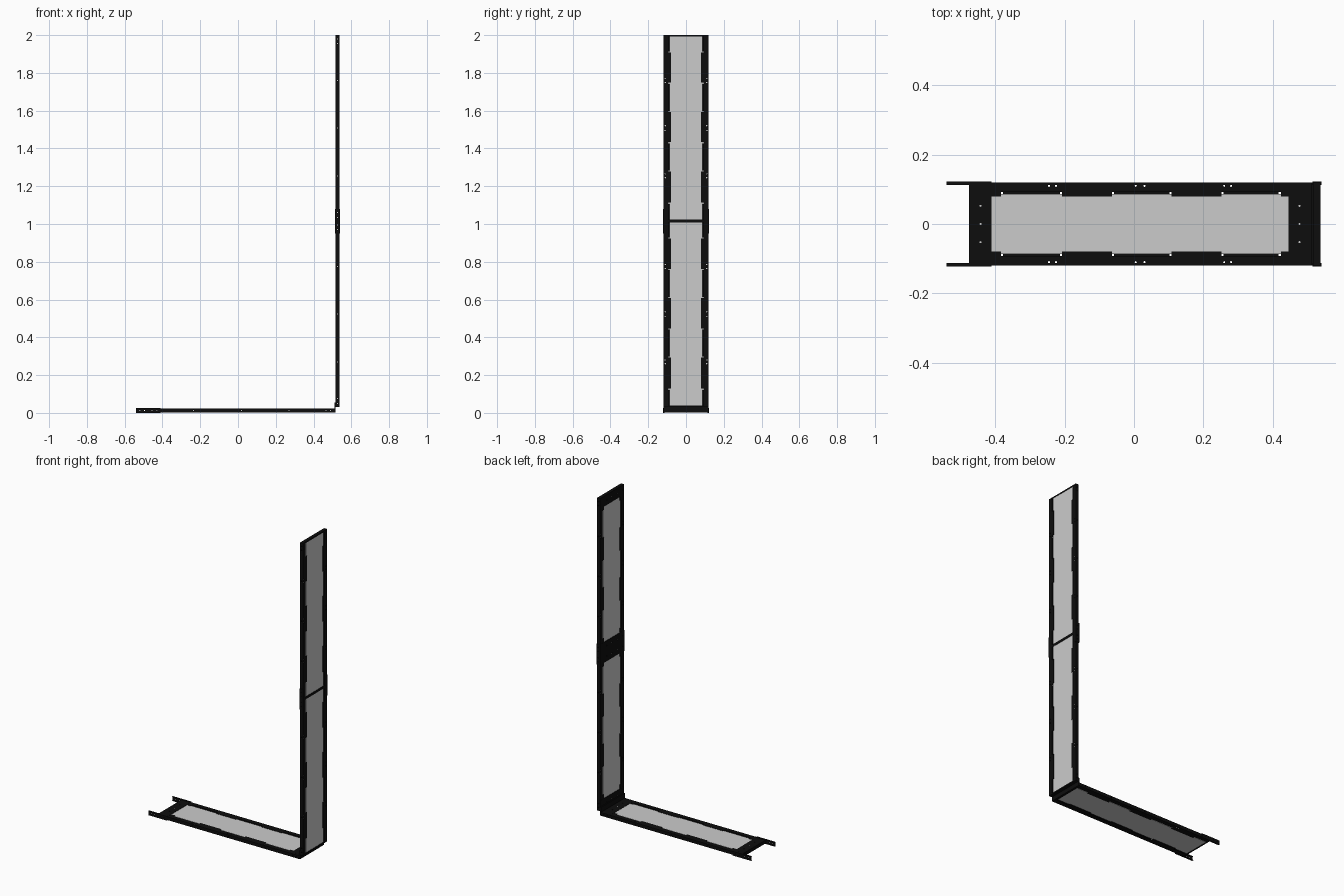
import bpy, bmesh
from mathutils import Matrix, Vector

if "Cube" in bpy.data.objects:
    bpy.data.objects.remove(bpy.data.objects["Cube"])

L = 0.985          # panel length
black = bpy.data.materials.new("black_metal")
black.diffuse_color = (0.004, 0.004, 0.004, 1)
black.use_nodes = True
black.node_tree.nodes["Principled BSDF"].inputs["Base Color"].default_value = black.diffuse_color


def mesh_from(bm, name):
    me = bpy.data.meshes.new(name)
    bm.to_mesh(me)
    bm.free()
    return me


def boxes(name, spans):
    """Mesh made of boxes given as (u0, u1, v0, v1, w0, w1)."""
    bm = bmesh.new()
    for u0, u1, v0, v1, w0, w1 in spans:
        m = Matrix.Translation(((u0 + u1) / 2, (v0 + v1) / 2, (w0 + w1) / 2))
        m = m @ Matrix.Diagonal((u1 - u0, v1 - v0, w1 - w0, 1))
        bmesh.ops.create_cube(bm, size=1, matrix=m)
    return mesh_from(bm, name)


def drill(me, holes, r=0.003):
    """Cut round holes given as (axis, centre, depth) out of a mesh."""
    bm = bmesh.new()
    for axis, centre, depth in holes:
        rot = Matrix.Rotation(1.5707963, 4, 'X') if axis == 'V' else Matrix()
        bmesh.ops.create_cone(bm, cap_ends=True, segments=12, radius1=r, radius2=r,
                              depth=depth, matrix=Matrix.Translation(centre) @ rot)
    cutter = bpy.data.objects.new("hole_cutter", mesh_from(bm, "hole_cutter"))
    cutter.hide_render = True
    body = bpy.data.objects.new("body", me)
    for o in (cutter, body):
        bpy.context.collection.objects.link(o)
    mod = body.modifiers.new("holes", 'BOOLEAN')
    mod.operation, mod.solver, mod.object, mod.use_self = 'DIFFERENCE', 'EXACT', cutter, True
    dg = bpy.context.evaluated_depsgraph_get()
    out = bpy.data.meshes.new_from_object(body.evaluated_get(dg))
    out.name = me.name
    for o in (body, cutter):
        bpy.data.objects.remove(o)
    return out


def place(name, me, matrix, mat=black, mirror=False):
    if mat and not me.materials:
        me.materials.append(mat)
    ob = bpy.data.objects.new(name, me)
    bpy.context.collection.objects.link(ob)
    ob.matrix_world = matrix
    if mirror:
        ob.modifiers.new("mirror", 'MIRROR').use_axis = (False, True, False)
    return ob


# Side rail: channel with clip tabs alternating between inner and outer flange
rail_spans = [(0, L, 0.118, 0.120, -0.010, 0.010),
              (0, L, 0.092, 0.1185, 0.008, 0.010),
              (0, L, 0.092, 0.1185, -0.010, -0.008)]
stops = [0.0, 0.095, 0.265, 0.415, 0.58, 0.73, 0.895, L]
for i, (a, b) in enumerate(zip(stops, stops[1:])):
    w = (0.008, 0.010) if i % 2 == 0 else (-0.010, -0.008)
    rail_spans.append((a + 0.003 * (i > 0), b - 0.003 * (i < 6), 0.079, 0.093, *w))
rail_holes = [('W', (u, 0.110, 0), 0.04) for u in (0.23, 0.25, 0.48, 0.505, 0.735, 0.755)]
rail_holes += [('V', (u, 0.119, 0), 0.01) for u in (0.02, 0.045, 0.24, 0.4925, 0.745, 0.94, 0.965)]
rail = drill(boxes("side_rail", rail_spans), rail_holes)

# End bar: web, wide inner plate and narrow outer lip
end = drill(boxes("end_bar", [(0, 0.004, -0.1195, 0.1195, -0.0105, 0.0105),
                              (0, 0.065, -0.1195, 0.1195, 0.0088, 0.0105),
                              (0, 0.008, -0.1195, 0.1195, -0.0105, -0.0085)]),
            [('W', (0.033, v, 0.01), 0.01) for v in (-0.105, -0.0525, 0, 0.0525, 0.105)])

# Joining strap: shallow channel wrapped around the rail edges
strap = drill(boxes("joint_strap", [(-0.065, 0.065, 0.1202, 0.123, -0.013, 0.013),
                                    (-0.065, 0.065, 0.113, 0.122, 0.0108, 0.013),
                                    (-0.065, 0.065, 0.113, 0.122, -0.013, -0.0108)]),
              [('V', (u, 0.121, 0), 0.01) for u in (-0.045, -0.02, 0.02, 0.045)])

sheet = boxes("sheet", [(0.005, L - 0.005, -0.0865, 0.0865, -0.0078, 0.0078)])

# Panels: one on the floor and two stacked upright
flat = Matrix.Translation((-0.475, 0, 0.013))
upright = Matrix(((0, 0, -1, 0.527), (0, 1, 0, 0), (1, 0, 0, 0.03), (0, 0, 0, 1)))
upper = Matrix.Translation((0, 0, L)) @ upright
flip = Matrix.Translation((L, 0, 0)) @ Matrix.Diagonal((-1, 1, 1, 1))
end_far = end.copy()
end_far.transform(flip)
end_far.flip_normals()
for part, m in (("floor", flat), ("lower", upright), ("upper", upper)):
    place(part + "_sheet", sheet, m, None)
    place(part + "_side_rails", rail, m, mirror=True)
    place(part + "_near_end_bar", end, m)
    place(part + "_far_end_bar", end_far, m)

# Straps at the open floor end and at the upright joint
place("floor_end_straps", strap, flat, mirror=True)
place("upright_joint_straps", strap, upper, mirror=True)

# Bracket joining floor and upright
bracket = boxes("corner_bracket", [(0.510, 0.5165, -0.1195, 0.1195, 0.003, 0.055)])
place("corner_bracket", bracket, Matrix())
